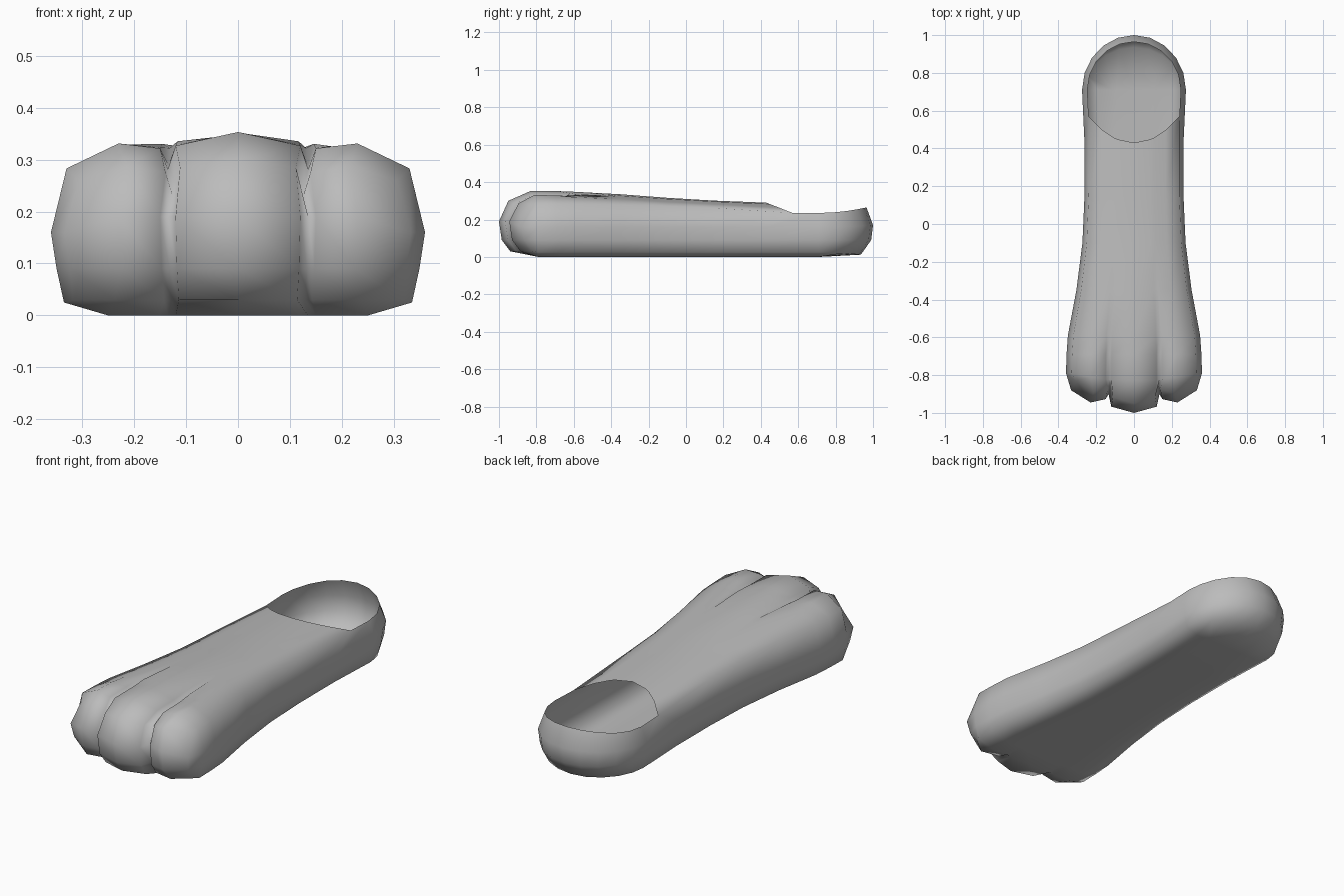
import bpy, bmesh
from math import sin, cos, pi

cube = bpy.data.objects.get("Cube")
if cube:
    bpy.data.objects.remove(cube)

bm = bmesh.new()


def mirror(half):
    """Full row from a half row that runs from the centre outward."""
    return [(-x, y, z) for x, y, z in reversed(half[1:])] + half


def grid(rows):
    """Skin a list of equally long point rows with quads."""
    vs = [[bm.verts.new(p) for p in row] for row in rows]
    for a, b in zip(vs, vs[1:]):
        for i in range(len(a) - 1):
            bm.faces.new((a[i], a[i + 1], b[i + 1], b[i]))


# Columns across half the foot: middle toe, crease, outer toe, shoulder
TOP_X = [0, .12, .135, .15, .23, .33]
LOW_X = [0, .12, .135, .15, .25, .335]
LOBE = [0, -.017, -.06, -.017, .012, 0]
TIP_Y = [-1, -.967, -.9, -.927, -.945, -.88]


def section(y, w, top, shoulder, lobe):
    """Half cross-section: top row and the row under the foot."""
    k = w / .36
    upper, lower = [], []
    for x, off in zip(TOP_X, LOBE):
        t = (x / .33) ** 2
        shift = .14 * t if y > .4 else 0          # curved front of the opening
        if y < -.75:
            shift = -.04 * (1 - t)                # middle toe reaches further
        upper.append((x * k, y + shift, top - (top - shoulder) * t + off * lobe))
    for x in LOW_X:
        lower.append((x * k, y, .025 if x > .3 else 0))
    side = [(w * .97, y, .09), (w, y, .16)]
    return upper, lower + side + [upper[-1]]


# Body stations from the toes to the ankle opening: y, half width, top, shoulder, toe lobes
stations = [
    (-.79, .36, .353, .283, 1),
    (-.69, .357, .352, .283, .85),
    (-.59, .35, .348, .283, .25),
    (-.35, .305, .335, .278, 0),
    (-.1, .273, .316, .27, 0),
    (.15, .262, .301, .262, 0),
    (.43, .262, .29, .235, 0),
]
body = [section(*s) for s in stations]

# Rounded ring just behind the toe tips
toe_top_z = [.3, .285, .23, .275, .287, .26]
toe_top = [(x * .93, y + .05, z) for x, y, z in zip(TOP_X, TIP_Y, toe_top_z)]
toe_low = [(x * .95, y + .06, .03) for x, y in zip(LOW_X, TIP_Y)]
toe_mid = [(x, y, .19) for x, y in zip(TOP_X, TIP_Y)]
toe_mid_low = [(x * .98, y + .015, .09) for x, y in zip(TOP_X, TIP_Y)]
toe_mid[-1] = (.333, -.88, .16)
toe_ring = (toe_top, toe_low + [toe_mid_low[-1], toe_mid[-1], toe_top[-1]])
body.insert(0, toe_ring)

# Toe fronts
grid([mirror(r) for r in (toe_top, toe_mid, toe_mid_low, toe_low)])
# Instep
grid([mirror(top) for top, under in body])

# Sole and sides, running on below the opening to the heel
HEEL_Y = .71
heel_under = section(HEEL_Y - .14, .275, .235, .235, 0)[1]
heel_under = [(x, HEEL_Y, z) for x, y, z in heel_under]
heel_under[-1] = (.247, HEEL_Y, .235)
grid([mirror(under) for top, under in body] + [mirror(heel_under)])


def heel_arc(start, depth, z_back):
    """Half arc from the heel centre round to a point on the side."""
    w, y, z = start
    angles = [i / 5 * pi / 2 for i in range(6)]
    return [(w * sin(a), y + depth * cos(a), z + (z_back - z) * cos(a) ** 2) for a in angles]


# Heel cup: rim, widest line, lower line, sole edge
low, side_low, side, rim = heel_under[5:]
heel = [heel_arc(rim, .255, .265), heel_arc(side, .29, .17),
        heel_arc(side_low, .28, .09), heel_arc(low, .225, .012), heel_under[:6]]
grid([mirror(r) for r in heel])

bmesh.ops.remove_doubles(bm, verts=bm.verts, dist=.0005)
bmesh.ops.recalc_face_normals(bm, faces=bm.faces)
mesh = bpy.data.meshes.new("foot_slipper")
bm.to_mesh(mesh)
bm.free()
foot = bpy.data.objects.new("foot_slipper", mesh)
bpy.context.collection.objects.link(foot)
for poly in mesh.polygons:
    poly.use_smooth = True

# Plain grey
grey = bpy.data.materials.new("plain_grey")
grey.use_nodes = True
colour = (.5, .5, .5, 1)
grey.diffuse_color = colour
grey.node_tree.nodes["Principled BSDF"].inputs["Base Color"].default_value = colour
mesh.materials.append(grey)
